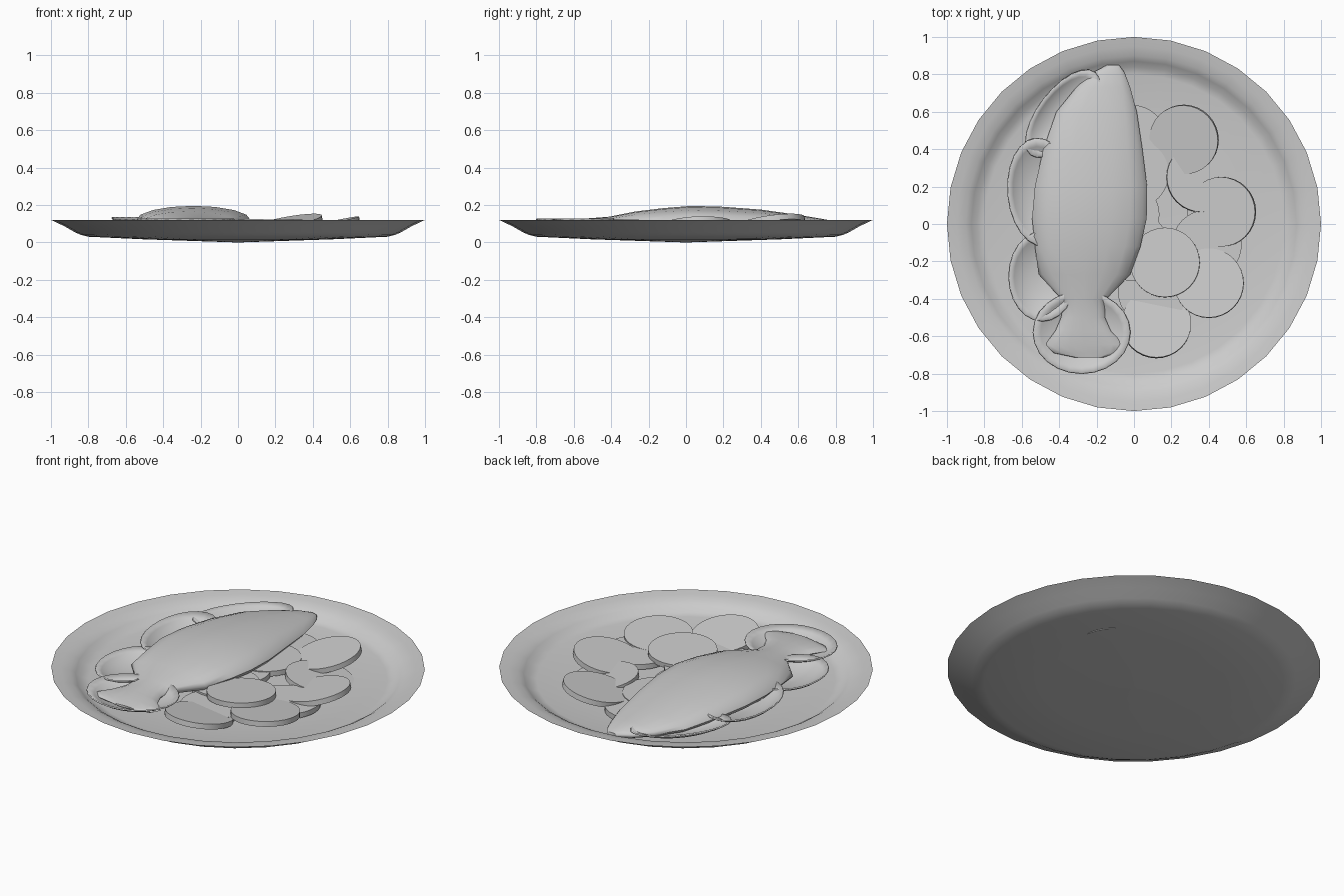
import bpy, bmesh
from math import sin, cos, pi, radians
from mathutils import Matrix, Vector

if "Cube" in bpy.data.objects:
    bpy.data.objects.remove(bpy.data.objects["Cube"])


def finish(name, bm, angle=35):
    bmesh.ops.remove_doubles(bm, verts=bm.verts, dist=1e-5)
    bmesh.ops.recalc_face_normals(bm, faces=bm.faces)
    me = bpy.data.meshes.new(name)
    bm.to_mesh(me)
    bm.free()
    ob = bpy.data.objects.new(name, me)
    bpy.context.collection.objects.link(ob)
    bpy.ops.object.select_all(action='DESELECT')
    ob.select_set(True)
    bpy.context.view_layer.objects.active = ob
    bpy.ops.object.shade_smooth_by_angle(angle=radians(angle))
    return ob


def loft(bm, rings, caps=False):
    rows = [[bm.verts.new(p) for p in r] for r in rings]
    n = len(rows[0])
    for a, b in zip(rows, rows[1:]):
        for i in range(n):
            bm.faces.new((a[i], a[(i + 1) % n], b[(i + 1) % n], b[i]))
    if caps:
        bm.faces.new(rows[0])
        bm.faces.new(rows[-1])


def circle(r, z, n=32):
    return [(r * cos(2 * pi * i / n), r * sin(2 * pi * i / n), z) for i in range(n)]


# Plate: revolved shallow dish, top floor out to the rim and back underneath
profile = [(.02, .038), (.5, .045), (.8, .052), (.84, .06), (.87, .085), (.9, .102), (.95, .113),
           (1, .12), (.93, .087), (.87, .053), (.84, .04), (.8, .03), (.5, .016), (.02, 0)]
bm = bmesh.new()
loft(bm, [circle(r, z) for r, z in profile], caps=True)
finish("plate", bm)

# Fish: lofted elliptical sections (y, left x, right x, top z, bottom z)
sections = [(-.715, -.31, -.17, .108, .095), (-.69, -.43, -.08, .112, .088),
            (-.645, -.475, -.055, .12, .082), (-.57, -.42, -.125, .125, .075),
            (-.5, -.39, -.155, .13, .065), (-.41, -.38, -.155, .137, .06),
            (-.27, -.51, -.02, .165, .05), (-.12, -.53, .035, .183, .045),
            (.03, -.545, .068, .195, .042), (.2, -.53, .07, .19, .042),
            (.4, -.485, .045, .175, .045), (.6, -.415, .015, .147, .05),
            (.73, -.31, -.02, .125, .055), (.81, -.22, -.05, .11, .062),
            (.85, -.145, -.08, .095, .075)]
bm = bmesh.new()
rings = []
for y, x0, x1, t, b in sections:
    cx, rx, cz, rz = (x0 + x1) / 2, (x1 - x0) / 2, (t + b) / 2, (t - b) / 2
    rings.append([(cx + rx * cos(2 * pi * i / 16), y, cz + rz * sin(2 * pi * i / 16)) for i in range(16)])
loft(bm, rings, caps=True)
finish("fish", bm, 60)

# Round slices: centre of top face x, y, z, then tilt about x and y in degrees
slices = [(.265, .45, .112, 8, -10), (.465, .065, .1, 2, -12), (.165, -.205, .112, -3, -2),
          (.4, -.315, .1, -5, -3), (.12, -.53, .092, -10, 2), (.39, -.11, .082, 0, 0),
          (.36, .25, .076, -4, 8), (0, .27, .085, 0, 0), (-.05, .05, .08, 0, 0),
          (0, -.12, .085, 0, 0), (.1, -.36, .075, 0, 0), (-.01, .45, .08, 0, 0)]
for k, (x, y, z, ax, ay) in enumerate(slices):
    bm = bmesh.new()
    rot = Matrix.Rotation(radians(ax), 4, 'X') @ Matrix.Rotation(radians(ay), 4, 'Y')
    m = Matrix.Translation((x, y, z)) @ rot @ Matrix.Translation((0, 0, -.015))
    bmesh.ops.create_cone(bm, cap_ends=True, segments=32, radius1=.186, radius2=.186,
                          depth=.03, matrix=m)
    finish(f"slice_{k + 1}", bm)

# Salad leaves: cupped ovals tucked under the fish (x, y, half sizes, turn, edge height)
leaves = [(-.38, .59, .13, .28, -38, .115), (-.5, .17, .175, .29, 5, .132),
          (-.49, -.28, .18, .24, 0, .122), (-.28, -.58, .26, .22, 0, .125)]
for k, (x, y, rx, ry, turn, edge) in enumerate(leaves):
    bm = bmesh.new()
    rot = Matrix.Rotation(radians(turn), 3, 'Z')
    rings = []
    for s in (.02, .35, .65, .85, 1):
        z = .065 + (edge - .065) * s ** 2.5
        rings.append([rot @ Vector((s * rx * cos(a), s * ry * sin(a), 0)) + Vector((x, y, z))
                      for a in (2 * pi * i / 24 for i in range(24))])
    loft(bm, rings)
    bm.faces.new(list(bm.verts)[:24])
    leaf = finish(f"leaf_{k + 1}", bm)
    mod = leaf.modifiers.new("thickness", 'SOLIDIFY')
    mod.thickness = .008
    mod.offset = 0
